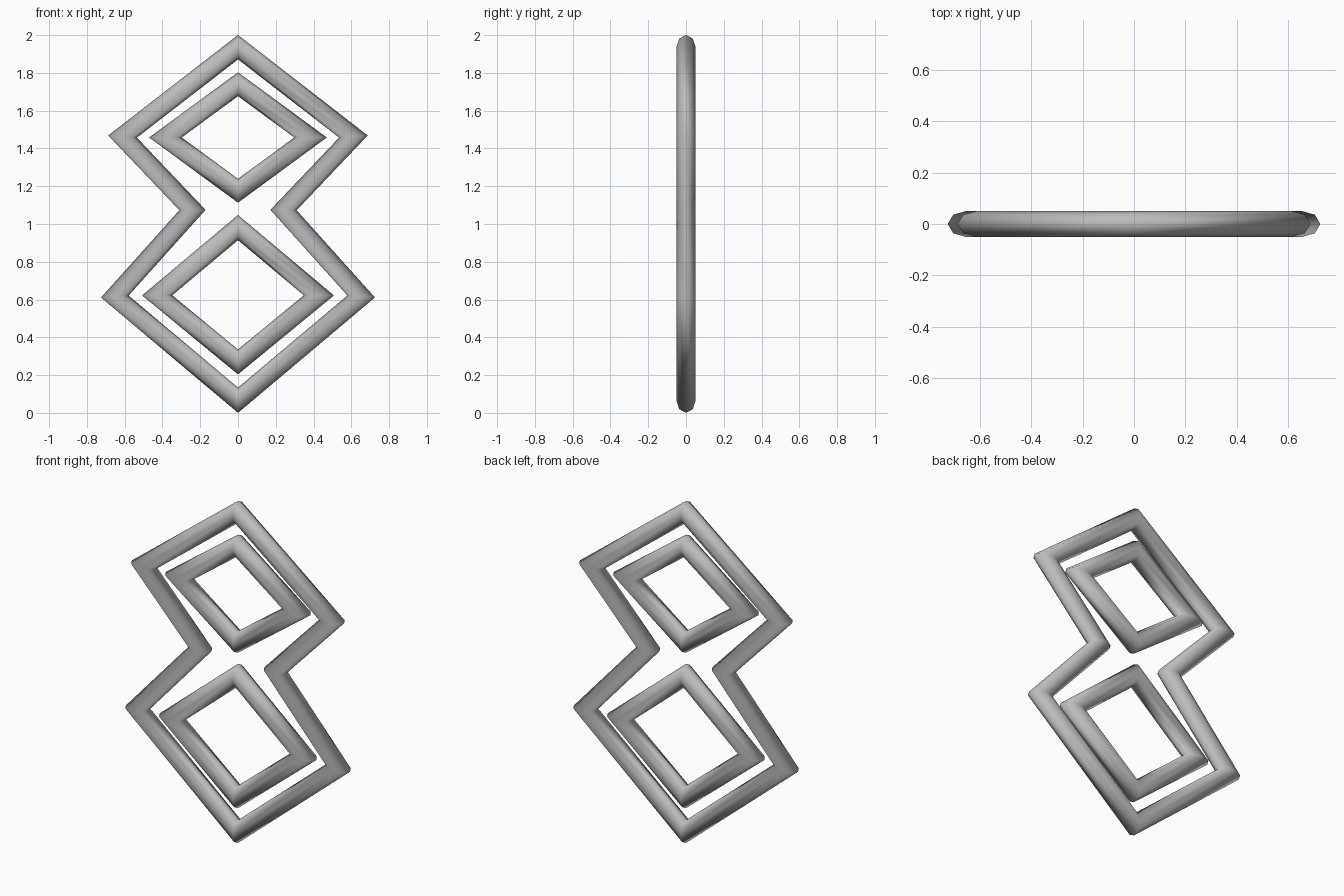
import bpy, bmesh
from math import cos, sin, pi
from mathutils import Vector

cube = bpy.data.objects.get("Cube")
if cube:
    bpy.data.objects.remove(cube, do_unlink=True)

grey = bpy.data.materials.new("satin grey")
grey.use_nodes = True
colour = (0.5, 0.5, 0.5, 1)
grey.diffuse_color = colour
grey.node_tree.nodes["Principled BSDF"].inputs["Base Color"].default_value = colour

RADIUS = 0.051
SIDES = 8


def mitred_tube(name, half_path):
    """Closed octagonal tube in the xz plane, mirrored about x = 0."""
    mirrored = [(-x, z) for x, z in reversed(half_path[1:-1])]
    points = [Vector(p) for p in half_path + mirrored]
    n = len(points)
    bm = bmesh.new()
    rings = []
    for i, p in enumerate(points):
        before = (p - points[i - 1]).normalized()
        after = (points[(i + 1) % n] - p).normalized()
        n1 = Vector((-before.y, before.x))
        n2 = Vector((-after.y, after.x))
        mitre = (n1 + n2) / (1 + n1.dot(n2))
        ring = []
        for k in range(SIDES):
            a = 2 * pi * k / SIDES
            q = p + mitre * RADIUS * cos(a)
            ring.append(bm.verts.new((q.x, RADIUS * sin(a), q.y)))
        rings.append(ring)
    for i in range(n):
        a, b = rings[i], rings[(i + 1) % n]
        for k in range(SIDES):
            m = (k + 1) % SIDES
            bm.faces.new((a[k], a[m], b[m], b[k]))
    bmesh.ops.recalc_face_normals(bm, faces=bm.faces)
    for f in bm.faces:
        f.smooth = True
    mesh = bpy.data.meshes.new(name)
    bm.to_mesh(mesh)
    bm.free()
    mesh.materials.append(grey)
    bpy.context.collection.objects.link(bpy.data.objects.new(name, mesh))


# Outer hourglass frame, from the top point down the left side
mitred_tube("outer_frame", [(0, 1.936), (0.611, 1.463), (0.241, 1.074),
                            (0.652, 0.616), (0, 0.067)])
# Two diamond rings inside it
mitred_tube("upper_diamond", [(0, 1.74), (0.384, 1.458), (0, 1.176)])
mitred_tube("lower_diamond", [(0, 0.981), (0.428, 0.622), (0, 0.27)])
